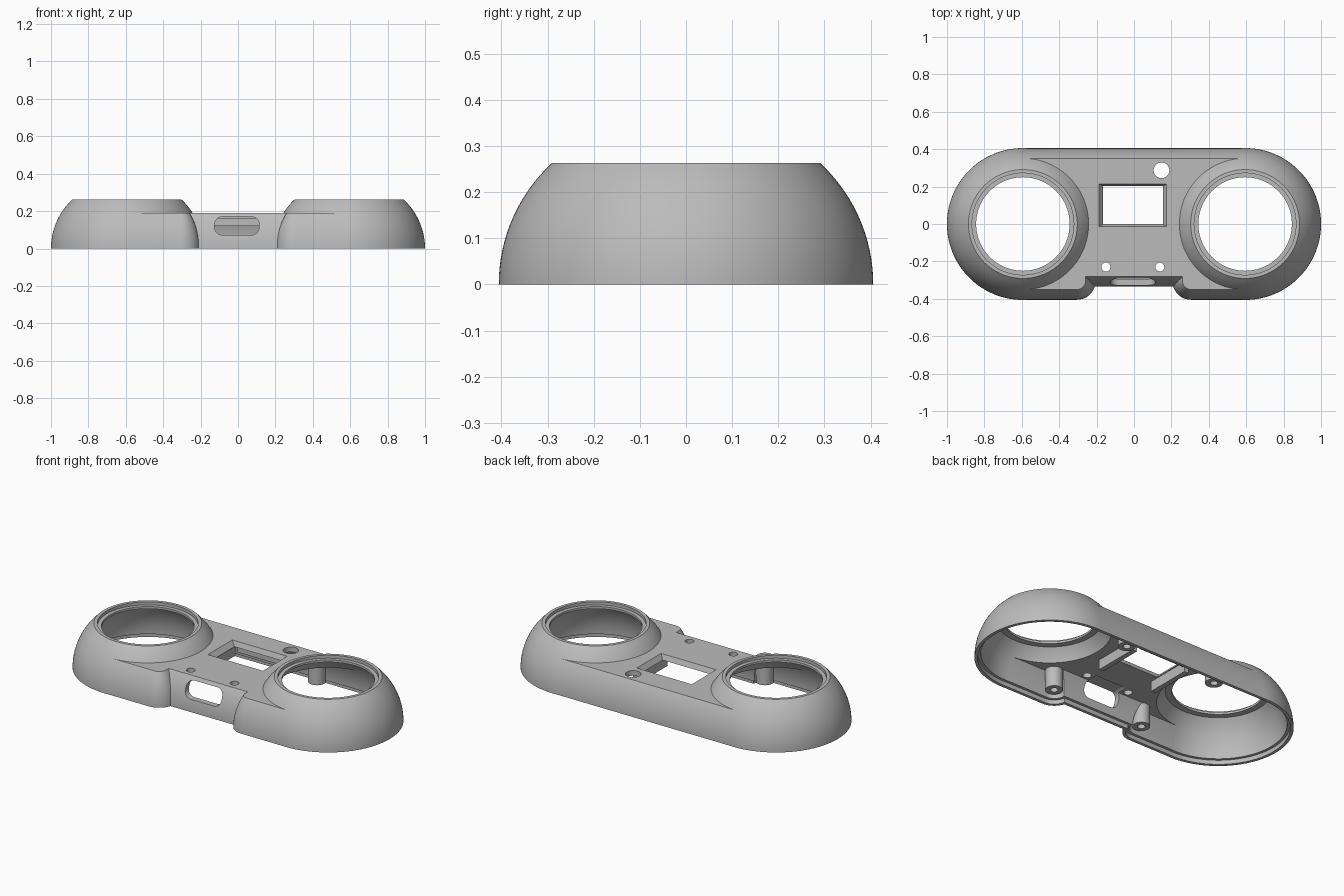
import bpy, bmesh
from math import sin, cos, pi, sqrt, radians

old = bpy.data.objects.get("Cube")
if old:
    bpy.data.objects.remove(old, do_unlink=True)

grey = bpy.data.materials.new("light_grey_plastic")
grey.use_nodes = True
colour = (0.5, 0.5, 0.5, 1)
grey.diffuse_color = colour
grey.node_tree.nodes["Principled BSDF"].inputs["Base Color"].default_value = colour

CX = 0.594       # dome centre distance from the middle
RAD = 0.406      # dome base radius
CURVE = 0.358    # radius of the curved side wall


def circle(x, y, r, z, n=128):
    return [(x + r * cos(2 * pi * i / n), y + r * sin(2 * pi * i / n), z) for i in range(n)]


def rect(x0, x1, y0, y1, z):
    return [(x0, y0, z), (x1, y0, z), (x1, y1, z), (x0, y1, z)]


def rounded(x0, x1, y0, y1, r, z, n=12):
    pts = []
    corners = [(x1 - r, y1 - r), (x0 + r, y1 - r), (x0 + r, y0 + r), (x1 - r, y0 + r)]
    for k, (cx, cy) in enumerate(corners):
        for i in range(n + 1):
            a = (k + i / n) * pi / 2
            pts.append((cx + r * cos(a), cy + r * sin(a), z))
    return pts


def loft(name, rings):
    """Closed solid skinned through a stack of equal rings."""
    bm = bmesh.new()
    vs = [[bm.verts.new(p) for p in ring] for ring in rings]
    n = len(vs[0])
    for a, b in zip(vs, vs[1:]):
        for i in range(n):
            j = (i + 1) % n
            bm.faces.new((a[i], a[j], b[j], b[i]))
    bm.faces.new(vs[0][::-1])
    bm.faces.new(vs[-1])
    bmesh.ops.recalc_face_normals(bm, faces=bm.faces)
    me = bpy.data.meshes.new(name)
    bm.to_mesh(me)
    bm.free()
    me.materials.append(grey)
    ob = bpy.data.objects.new(name, me)
    bpy.context.collection.objects.link(ob)
    return ob


def combine(target, tool, operation):
    tool.hide_render = True
    mod = target.modifiers.new("cut", "BOOLEAN")
    mod.operation = operation
    mod.solver = "EXACT"
    mod.object = tool
    bpy.context.view_layer.objects.active = target
    bpy.ops.object.modifier_apply(modifier=mod.name)
    bpy.data.objects.remove(tool, do_unlink=True)


def levels(z0, top, steps=14):
    """Heights paired with the inward lean of the curved wall."""
    zs = [z0] * (z0 < 0) + [top * i / steps for i in range(steps + 1)]
    return [(z, CURVE - sqrt(CURVE ** 2 - max(z, 0) ** 2)) for z in zs]


def body_parts(t, z0, dome_top, bar_top):
    """Bar, two domes and two front lumps, all shrunk by wall thickness t."""
    side = RAD - 0.001 - t
    parts = [loft("bar", [rect(-CX, CX, -0.335 + t + d, side - d, z)
                          for z, d in levels(z0, bar_top)])]
    for s in (-1, 1):
        parts.append(loft("dome", [circle(s * CX, 0, RAD - t - d, z)
                                   for z, d in levels(z0, dome_top)]))
        rings = []
        for z, d in levels(z0, bar_top):
            e = d + t
            xs = sorted((s * (0.205 + e), s * (0.694 - e)))
            rings.append(rounded(*xs, -RAD + 0.001 + e, -0.1, max(0.1 - e, 0.012), z))
        parts.append(loft("lump", rings))
    return parts


# Outer shell, hollowed, with a thinner lip round the bottom edge
shell, *extras = body_parts(0, 0, 0.263, 0.19)
shell.name = "top_shell"
for part in extras:
    combine(shell, part, "UNION")
for part in body_parts(0.034, -0.05, 0.232, 0.16) + body_parts(0.018, -0.05, 0.025, 0.025):
    combine(shell, part, "DIFFERENCE")

# Round openings with a stepped seat
for s in (-1, 1):
    combine(shell, loft("seat_cut", [circle(s * CX, 0, 0.25, 0.1), circle(s * CX, 0, 0.25, 0.245),
                                     circle(s * CX, 0, 0.272, 0.245),
                                     circle(s * CX, 0, 0.272, 0.3)]), "DIFFERENCE")

# Display window supports, then the bevelled window itself
for x in (-0.2, 0.165):
    combine(shell, loft("rail", [rect(x, x + 0.03, -0.06, 0.22, z) for z in (0.1, 0.175)]), "UNION")
combine(shell, loft("rail", [rect(-0.16, 0.15, 0.225, 0.245, z) for z in (0.12, 0.175)]), "UNION")
outer = (-0.188, 0.174, -0.014, 0.214)
inner = (-0.157, 0.148, 0.003, 0.198)
combine(shell, loft("window_cut", [rect(*inner, 0.05), rect(*inner, 0.15),
                                   rect(*outer, 0.19), rect(*outer, 0.25)]), "DIFFERENCE")

# Button hole and two small light holes
for x, y, r in ((0.147, 0.287, 0.042), (-0.15, -0.23, 0.024), (0.138, -0.23, 0.024)):
    combine(shell, loft("hole_cut", [circle(x, y, r, z, 32) for z in (0.1, 0.25)]), "DIFFERENCE")

# Rounded socket slot through the front wall
slot = [[(x, z, y) for x, y, z in rounded(-0.125, 0.113, 0.072, 0.17, 0.042, depth)]
        for depth in (-0.45, -0.2)]
combine(shell, loft("slot_cut", slot), "DIFFERENCE")

# Four screw bosses with blind holes
bosses = []
for sx in (-1, 1):
    for sy in (-1, 1):
        name = ("left" if sx > 0 else "right") + ("_back" if sy > 0 else "_front") + "_screw_boss"
        profile = ((0.048, 0.172), (0.048, 0.04), (0.021, 0.04), (0.021, 0.13))
        bosses.append(loft(name, [circle(sx * 0.307, sy * 0.305, r, z, 32) for r, z in profile]))

bpy.ops.object.select_all(action="DESELECT")
for ob in [shell] + bosses:
    ob.select_set(True)
bpy.context.view_layer.objects.active = shell
bpy.ops.object.shade_smooth_by_angle(angle=radians(30))
